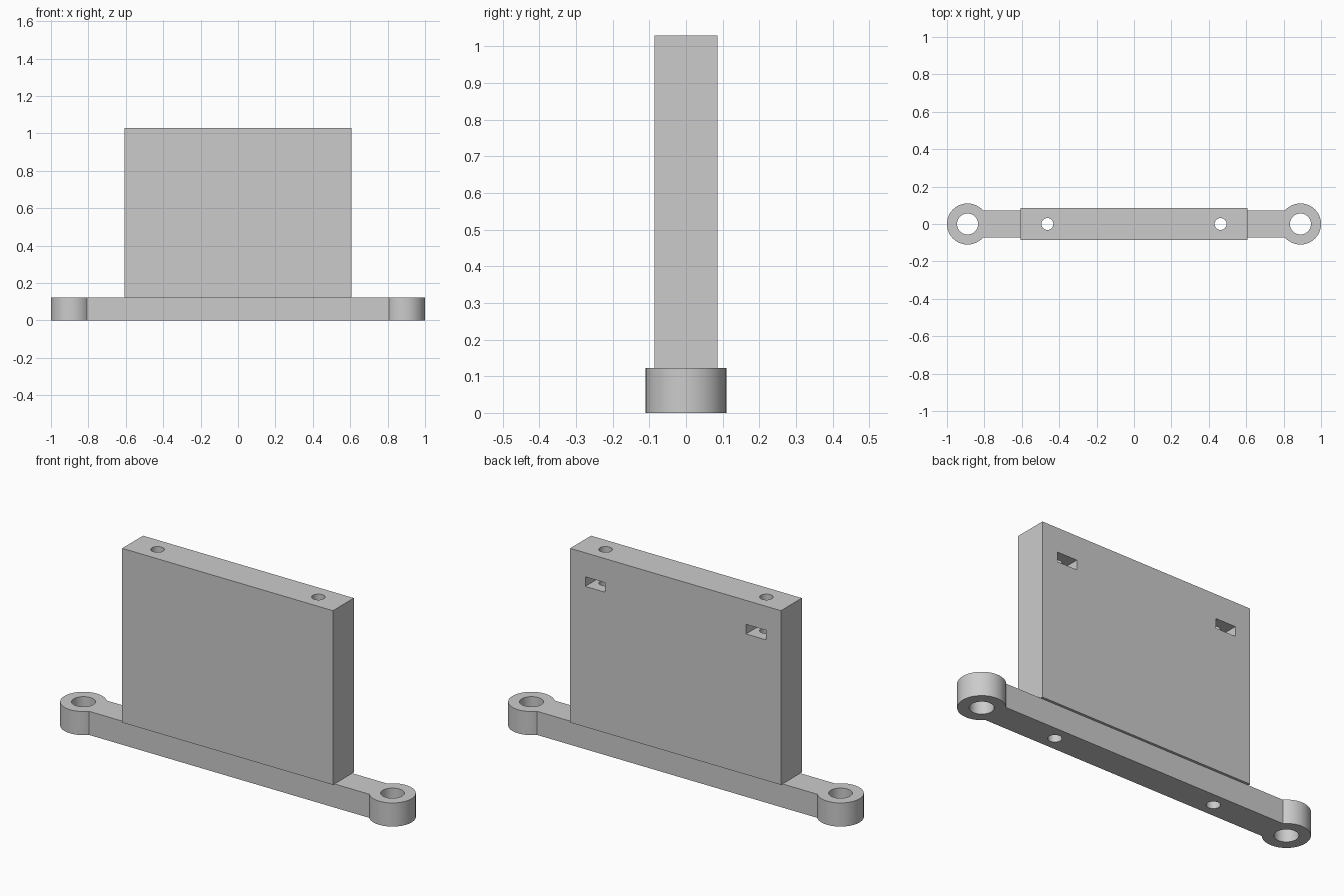
import bpy
import math

old = bpy.data.objects.get("Cube")
if old:
    bpy.data.objects.remove(old, do_unlink=True)

grey = bpy.data.materials.new("plain grey")
grey.use_nodes = True
colour = (0.6, 0.6, 0.6, 1)
grey.diffuse_color = colour
grey.node_tree.nodes["Principled BSDF"].inputs["Base Color"].default_value = colour

BASE_TOP, TOP = 0.123, 1.03
EAR_X, BOLT_X = 0.89, 0.463


def finish(obj, name):
    obj.name = name
    obj.data.materials.append(grey)
    return obj


def box(name, x, y, z):
    """Box given by its (low, high) range on each axis."""
    ranges = (x, y, z)
    bpy.ops.mesh.primitive_cube_add(size=1, location=[(a + b) / 2 for a, b in ranges])
    obj = bpy.context.object
    obj.scale = [b - a for a, b in ranges]
    bpy.ops.object.transform_apply(location=False, rotation=False)
    return finish(obj, name)


def cylinder(name, x, radius, low, high, sides=64):
    bpy.ops.mesh.primitive_cylinder_add(vertices=sides, radius=radius, depth=high - low,
                                        location=(x, 0, (low + high) / 2))
    return finish(bpy.context.object, name)


def boolean(target, tool, operation):
    mod = target.modifiers.new(operation.lower(), "BOOLEAN")
    mod.operation, mod.solver, mod.object = operation, "EXACT", tool
    bpy.context.view_layer.objects.active = target
    bpy.ops.object.modifier_apply(modifier=mod.name)
    bpy.data.objects.remove(tool, do_unlink=True)


# Base bar and upright block
bar = box("base_bar", (-EAR_X, EAR_X), (-0.073, 0.073), (0, BASE_TOP))
block = box("upright_block", (-0.607, 0.607), (-0.086, 0.086), (BASE_TOP, TOP))

for side in (-1, 1):
    # Round mounting ear with its hole
    boolean(bar, cylinder("ear", side * EAR_X, 0.11, 0, BASE_TOP), "UNION")
    boolean(bar, cylinder("ear_hole", side * EAR_X, 0.056, -0.1, 0.3), "DIFFERENCE")
    # Long bolt hole through both parts
    for part in (bar, block):
        boolean(part, cylinder("bolt_hole", side * BOLT_X, 0.032, -0.1, 1.2, 32), "DIFFERENCE")
    # Nut slot open at the back
    x = side * BOLT_X
    boolean(block, box("nut_slot", (x - 0.057, x + 0.057), (-0.057, 0.2), (0.855, 0.905)),
            "DIFFERENCE")

# Smooth round walls, sharp edges
for part in (bar, block):
    bpy.ops.object.select_all(action="DESELECT")
    part.select_set(True)
    bpy.context.view_layer.objects.active = part
    bpy.ops.object.shade_smooth_by_angle(angle=math.radians(30))
